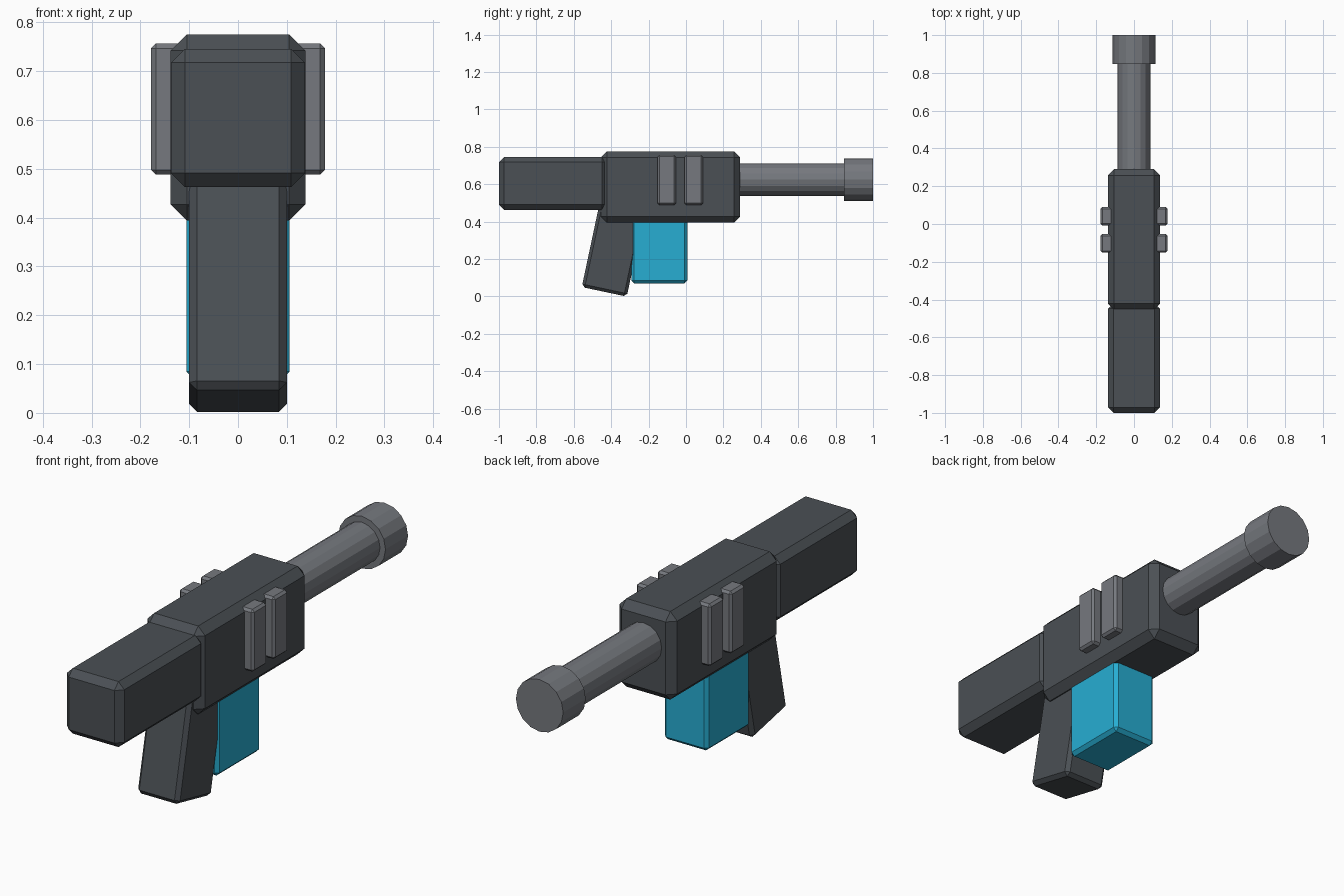
import bpy, bmesh
from math import radians
from mathutils import Matrix, Vector

if "Cube" in bpy.data.objects:
    bpy.data.objects.remove(bpy.data.objects["Cube"])


def material(name, colour):
    m = bpy.data.materials.new(name)
    m.diffuse_color = (*colour, 1)
    m.use_nodes = True
    m.node_tree.nodes["Principled BSDF"].inputs["Base Color"].default_value = m.diffuse_color
    return m


DARK = material("dark_grey", (0.07, 0.08, 0.09))
STEEL = material("steel_grey", (0.18, 0.19, 0.21))
BLUE = material("blue", (0.02, 0.42, 0.65))


def finish(name, bm, mat):
    mesh = bpy.data.meshes.new(name)
    bm.to_mesh(mesh)
    bm.free()
    mesh.materials.append(mat)
    ob = bpy.data.objects.new(name, mesh)
    bpy.context.collection.objects.link(ob)
    return ob


def box(name, lo, hi, bevel, mat):
    """Chamfered box between two corners; origin at its centre."""
    lo, hi = Vector(lo), Vector(hi)
    bm = bmesh.new()
    bmesh.ops.create_cube(bm, size=1, matrix=Matrix.Diagonal((*(hi - lo), 1)))
    bmesh.ops.bevel(bm, geom=bm.edges[:], offset=bevel, segments=1,
                    profile=0.5, affect='EDGES')
    ob = finish(name, bm, mat)
    ob.location = (lo + hi) / 2
    return ob


def tube(name, radius, y0, y1, mat, z=0.624):
    """Sixteen-sided cylinder along y."""
    bm = bmesh.new()
    bmesh.ops.create_cone(bm, cap_ends=True, segments=16, radius1=radius,
                          radius2=radius, depth=y1 - y0,
                          matrix=Matrix.Rotation(radians(90), 4, 'X'))
    ob = finish(name, bm, mat)
    ob.location = (0, (y0 + y1) / 2, z)
    return ob


# Receiver and stock
box("body", (-0.138, -0.455, 0.394), (0.138, 0.29, 0.775), 0.033, DARK)
box("stock", (-0.137, -1.0, 0.463), (0.137, -0.42, 0.746), 0.028, DARK)

# Barrel and muzzle
tube("barrel", 0.087, 0.2, 0.9, STEEL)
tube("muzzle", 0.113, 0.846, 1.0, STEEL)

# Side ribs, two per side
for side, s in (("left", -1), ("right", 1)):
    for i, y in enumerate((-0.103, 0.041)):
        x0, x1 = sorted((s * 0.08, s * 0.178))
        box(f"{side}_rib_{i + 1}", (x0, y - 0.049, 0.488),
            (x1, y + 0.049, 0.757), 0.01, STEEL)

# Magazine
box("magazine", (-0.106, -0.292, 0.07), (0.106, 0.008, 0.5), 0.015, BLUE)

# Slanted grip
grip = box("grip", (-0.1, -0.508, 0.019), (0.1, -0.262, 0.519), 0.016, DARK)
grip.rotation_euler.x = radians(-12)
